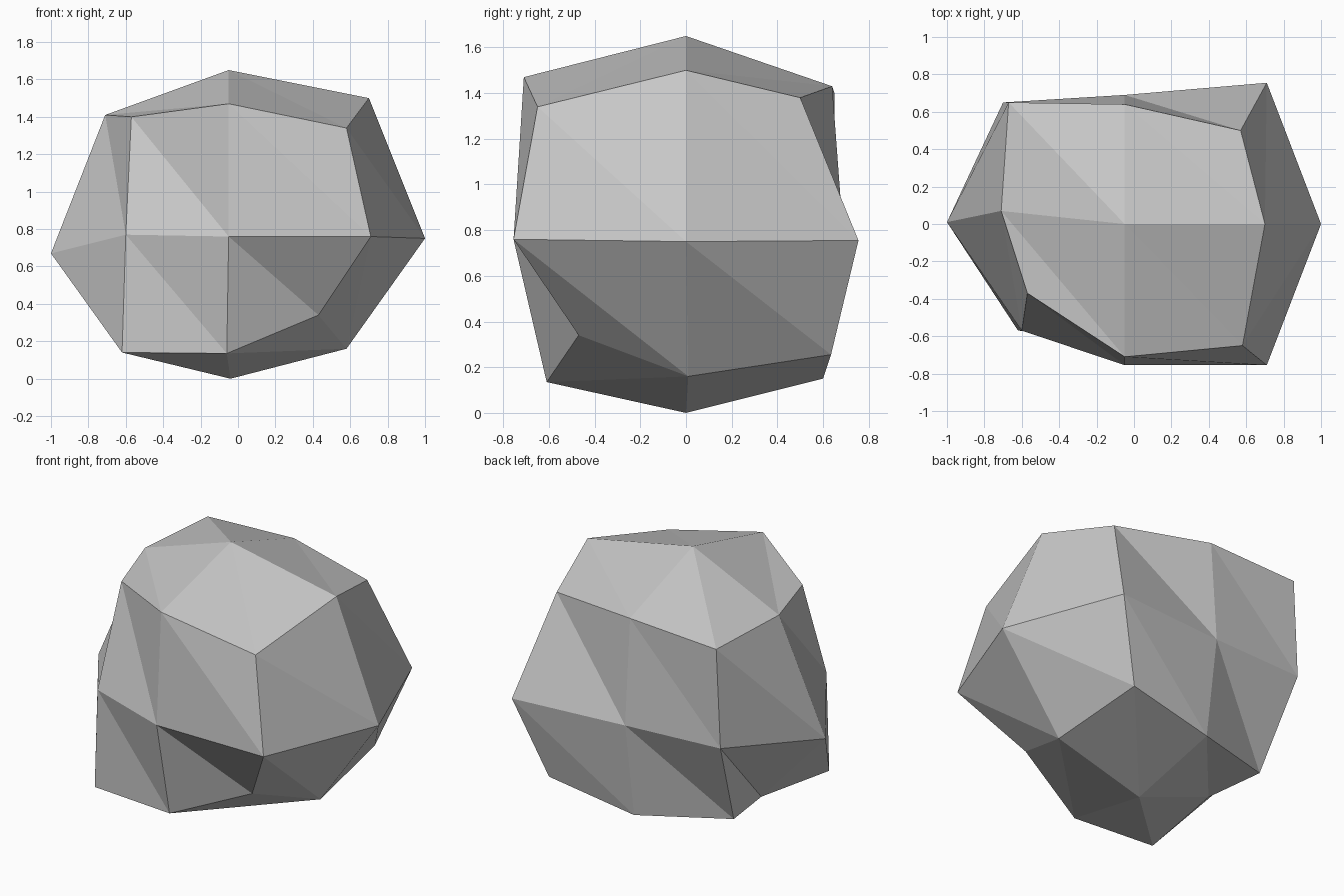
import bpy
import bmesh
from mathutils import Vector

# Remove the default cube
default_cube = bpy.data.objects.get("Cube")
if default_cube:
    bpy.data.objects.remove(default_cube, do_unlink=True)

# Stone material
stone = bpy.data.materials.new("stone_grey")
stone.use_nodes = True
stone_colour = (0.58, 0.58, 0.58, 1)
stone.diffuse_color = stone_colour
stone.node_tree.nodes["Principled BSDF"].inputs["Base Color"].default_value = stone_colour

# Rings of chipped points, running counter-clockwise from the front right corner
ring_order = [(1, -1), (1, 0), (1, 1), (0, 1), (-1, 1), (-1, 0), (-1, -1), (0, -1)]
crown_ring = [(.58, -.65, 1.34), (.7, 0, 1.5), (.57, .5, 1.38), (-.05, .64, 1.43),
              (-.67, .65, 1.4), (-.71, .07, 1.41), (-.57, -.37, 1.4), (-.05, -.71, 1.47)]
waist_ring = [(.71, -.755, .76), (1, 0, .75), (.71, .755, .755), (-.05, .69, .76),
              (-.7, .65, .77), (-1, .01, .67), (-.6, -.57, .77), (-.05, -.755, .76)]
base_ring = [(.43, -.47, .34), (.58, .01, .16), (.53, .635, .255), (-.05, .6, .15),
             (-.62, .4, .2), (-.55, .02, .18), (-.62, -.57, .14), (-.06, -.61, .135)]

mesh_builder = bmesh.new()
points = {}
for level, ring in ((1, crown_ring), (0, waist_ring), (-1, base_ring)):
    for (across, deep), position in zip(ring_order, ring):
        points[across, deep, level] = mesh_builder.verts.new(position)

# Peak and underside
points[0, 0, 1] = mesh_builder.verts.new((-.05, 0, 1.65))
points[0, 0, -1] = mesh_builder.verts.new((-.04, 0, 0))


def add_side(normal, up):
    """Cover one side with a two by two patch of quads, each split along the same diagonal."""
    normal, up = Vector(normal), Vector(up)
    right = up.cross(normal)

    def point(column, row):
        key = normal + right * column + up * row
        return points[tuple(round(value) for value in key)]

    for column in (-1, 0):
        for row in (-1, 0):
            low_left = point(column, row)
            low_right = point(column + 1, row)
            top_right = point(column + 1, row + 1)
            top_left = point(column, row + 1)
            mesh_builder.faces.new((low_left, low_right, top_left))
            mesh_builder.faces.new((low_right, top_right, top_left))


# Four walls, then the top and the underside
for wall_normal in ((0, -1, 0), (1, 0, 0), (0, 1, 0), (-1, 0, 0)):
    add_side(wall_normal, (0, 0, 1))
add_side((0, 0, 1), (0, 1, 0))
add_side((0, 0, -1), (0, -1, 0))

# Faceted boulder with flat shading
mesh_builder.normal_update()
boulder_mesh = bpy.data.meshes.new("boulder")
mesh_builder.to_mesh(boulder_mesh)
mesh_builder.free()
boulder_mesh.materials.append(stone)
boulder = bpy.data.objects.new("boulder", boulder_mesh)
bpy.context.collection.objects.link(boulder)
